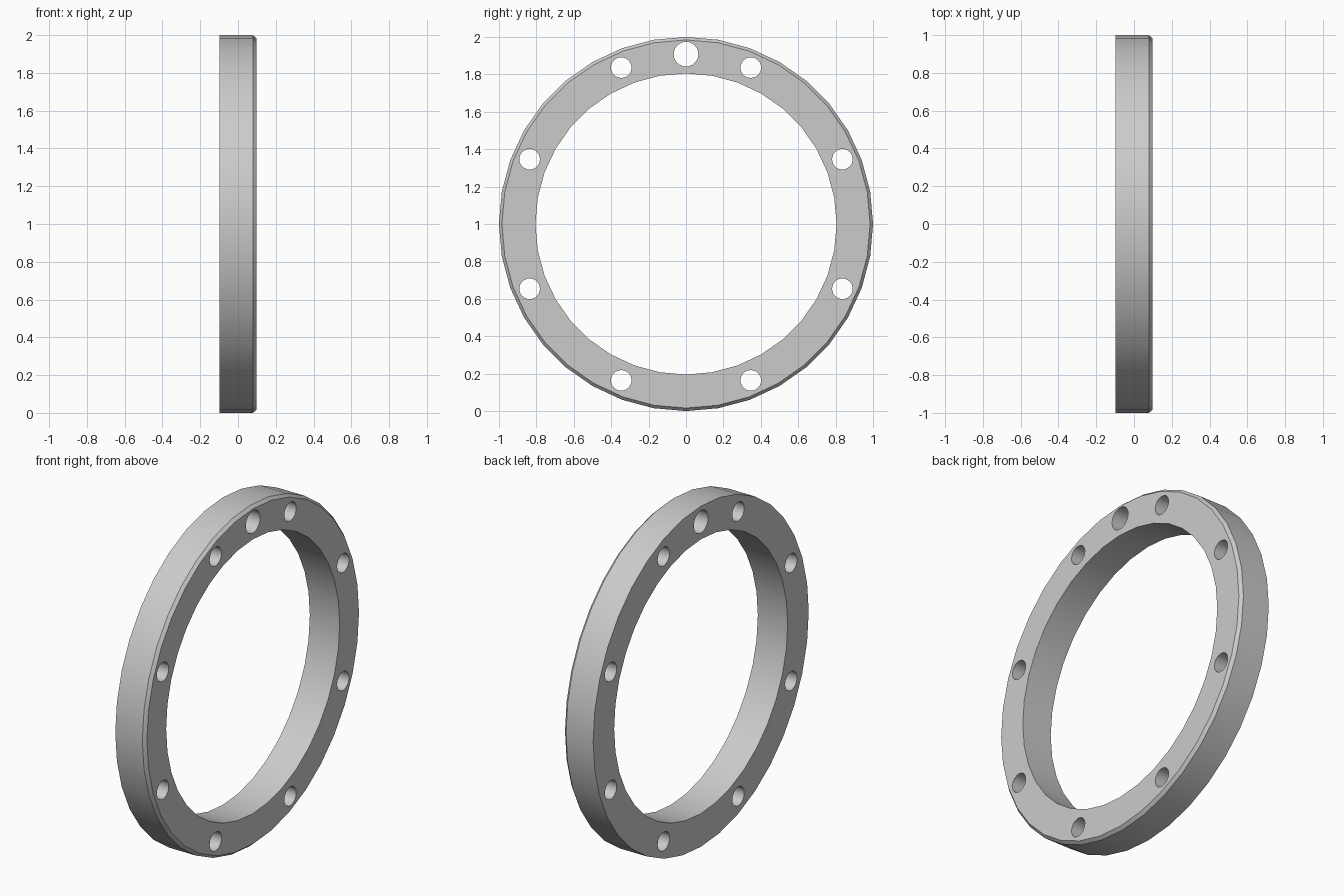
import bpy, bmesh
from math import pi, sin, cos, radians

if "Cube" in bpy.data.objects:
    bpy.data.objects.remove(bpy.data.objects["Cube"])

SIDES = 36
HALF = 0.097      # half thickness along x
R_OUT, R_IN = 1.0, 0.805
CH_R, CH_X = 0.016, 0.018   # chamfer on the +x rim


def make_object(name, bm):
    bmesh.ops.recalc_face_normals(bm, faces=bm.faces)
    me = bpy.data.meshes.new(name)
    bm.to_mesh(me)
    bm.free()
    ob = bpy.data.objects.new(name, me)
    bpy.context.collection.objects.link(ob)
    return ob


def lathe(name, profile, sides, y=0.0, z=0.0):
    """Revolve a closed (x, radius) profile about an axis parallel to x."""
    bm = bmesh.new()
    rings = []
    for i in range(sides):
        a = 2 * pi * i / sides
        rings.append([bm.verts.new((x, y + r * sin(a), z + r * cos(a))) for x, r in profile])
    n = len(profile)
    for i in range(sides):
        p, q = rings[i], rings[(i + 1) % sides]
        for j in range(n):
            k = (j + 1) % n
            bm.faces.new((p[j], p[k], q[k], q[j]))
    return make_object(name, bm)


def pin(bm, y, z, r, sides=24):
    """Add a capped cylinder along x, used to drill a bolt hole."""
    ends = [[bm.verts.new((x, y + r * sin(2 * pi * i / sides), z + r * cos(2 * pi * i / sides)))
             for i in range(sides)] for x in (-0.2, 0.2)]
    for e in ends:
        bm.faces.new(e)
    for i in range(sides):
        k = (i + 1) % sides
        bm.faces.new((ends[0][i], ends[0][k], ends[1][k], ends[1][i]))


# Ring body
ring = lathe("flange_ring", [(-HALF, R_IN), (-HALF, R_OUT), (HALF - CH_X, R_OUT),
                             (HALF, R_OUT - CH_R), (HALF, R_IN)], SIDES, z=1.0)

# Eight bolt holes and one larger locating hole at the top
bm = bmesh.new()
for i in range(8):
    a = radians(22.5 + 45 * i)
    pin(bm, 0.905 * sin(a), 1 + 0.905 * cos(a), 0.055)
pin(bm, 0.0, 1.908, 0.066)
cutter = make_object("hole_cutter", bm)
cutter.hide_render = True

mod = ring.modifiers.new("holes", 'BOOLEAN')
mod.operation = 'DIFFERENCE'
mod.solver = 'EXACT'
mod.object = cutter
bpy.ops.object.select_all(action='DESELECT')
bpy.context.view_layer.objects.active = ring
ring.select_set(True)
bpy.ops.object.modifier_apply(modifier=mod.name)
bpy.data.objects.remove(cutter, do_unlink=True)

# Smooth walls, crisp rims
bpy.ops.object.shade_smooth_by_angle(angle=radians(30))
